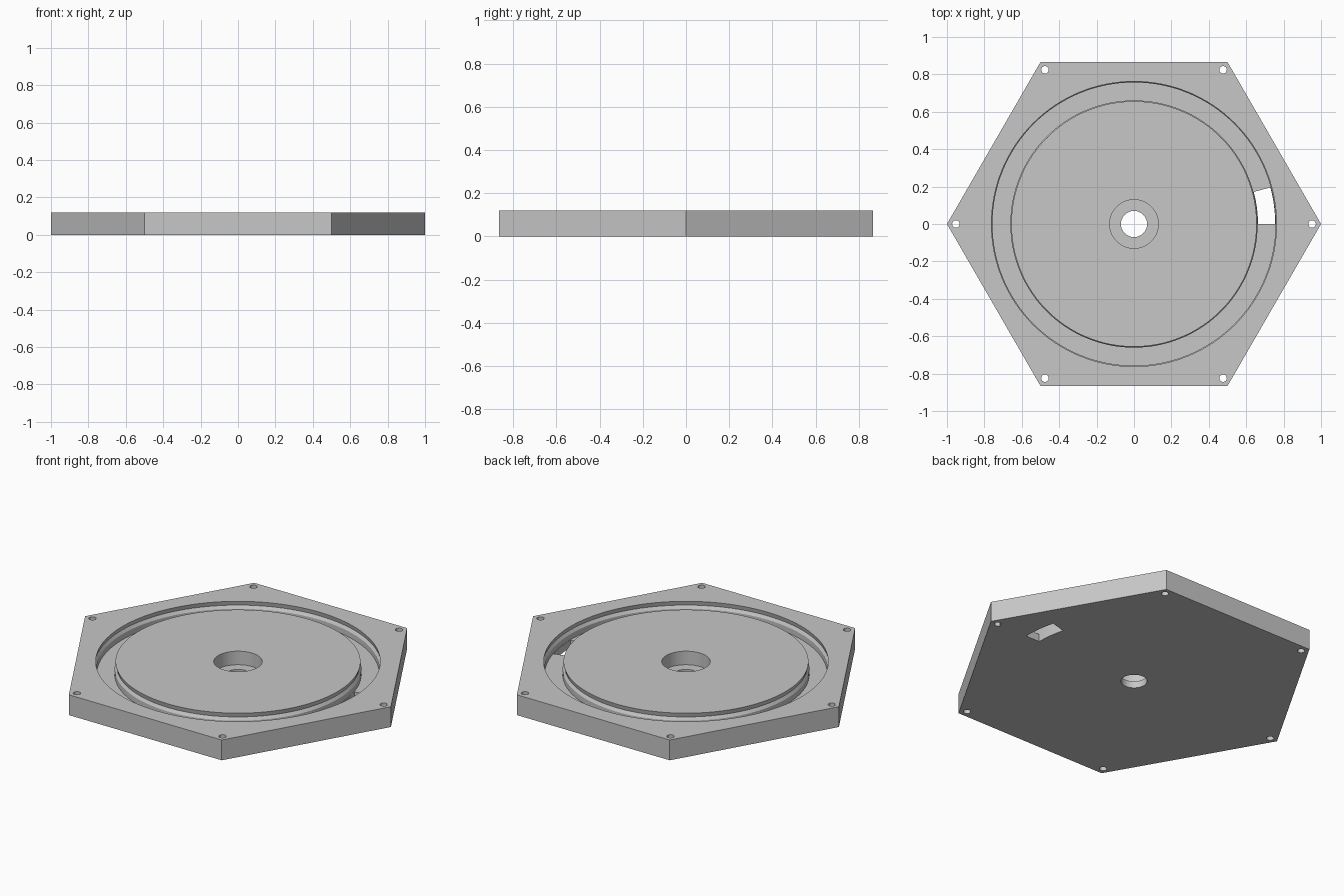
import bpy
import bmesh
from math import cos, sin, radians

cube = bpy.data.objects.get("Cube")
if cube:
    bpy.data.objects.remove(cube, do_unlink=True)

HEIGHT = 0.12
GROOVE_FLOOR = 0.045

grey = bpy.data.materials.new("plain grey")
grey.use_nodes = True
colour = (0.57, 0.57, 0.57, 1)
grey.diffuse_color = colour
grey.node_tree.nodes["Principled BSDF"].inputs["Base Color"].default_value = colour


def make_object(name, bm):
    bmesh.ops.recalc_face_normals(bm, faces=bm.faces)
    mesh = bpy.data.meshes.new(name)
    bm.to_mesh(mesh)
    bm.free()
    mesh.materials.append(grey)
    obj = bpy.data.objects.new(name, mesh)
    bpy.context.collection.objects.link(obj)
    return obj


def prism(name, radius, z0, z1, sides, x=0, y=0):
    """Upright solid with a regular outline and one corner on +x."""
    bm = bmesh.new()
    ring = [bm.verts.new((x + radius * cos(radians(360 * i / sides)),
                          y + radius * sin(radians(360 * i / sides)), z0))
            for i in range(sides)]
    base = bm.faces.new(ring)
    top = bmesh.ops.extrude_face_region(bm, geom=[base])["geom"]
    bmesh.ops.translate(bm, vec=(0, 0, z1 - z0),
                        verts=[v for v in top if isinstance(v, bmesh.types.BMVert)])
    return make_object(name, bm)


def sweep(name, profile, sweep_angle, steps):
    """Closed (radius, z) profile turned about z, capped if not a full turn."""
    bm = bmesh.new()
    full = sweep_angle == 360
    rings = []
    for i in range(steps if full else steps + 1):
        a = radians(sweep_angle * i / steps)
        rings.append([bm.verts.new((r * cos(a), r * sin(a), z)) for r, z in profile])
    n = len(profile)
    for i in range(steps):
        a, b = rings[i], rings[(i + 1) % len(rings)]
        for j in range(n):
            k = (j + 1) % n
            bm.faces.new((a[j], a[k], b[k], b[j]))
    if not full:
        bm.faces.new(rings[0])
        bm.faces.new(rings[-1])
    return make_object(name, bm)


# Hexagonal plate
plate = prism("hexagonal_base_plate", 1.0, 0, HEIGHT, 6)

# Annular groove with shallow snap notches in both walls
half_section = [(0.048, GROOVE_FLOOR), (0.048, 0.078), (0.059, 0.095),
                (0.053, HEIGHT), (0.053, 0.2)]
middle = 0.709
groove_profile = [(middle + w, z) for w, z in half_section]
groove_profile += [(middle - w, z) for w, z in reversed(half_section)]
cutters = [sweep("groove_cutter", groove_profile, 360, 128)]

# Slot through the groove floor
slot_profile = [(0.663, -0.1), (0.755, -0.1), (0.755, 0.06), (0.663, 0.06)]
cutters.append(sweep("slot_cutter", slot_profile, 15, 6))

# Central bore and its counterbore
cutters.append(prism("counterbore_cutter", 0.13, 0.04, 0.2, 64))
cutters.append(prism("bore_cutter", 0.07, -0.1, 0.1, 64))

# Screw hole in each corner
for i in range(6):
    a = radians(60 * i)
    cutters.append(prism("screw_hole_cutter", 0.02, -0.1, 0.2, 24,
                         0.952 * cos(a), 0.952 * sin(a)))

bpy.ops.object.select_all(action="DESELECT")
plate.select_set(True)
bpy.context.view_layer.objects.active = plate
for cutter in cutters:
    cutter.hide_render = True
    cut = plate.modifiers.new("cut", "BOOLEAN")
    cut.operation = "DIFFERENCE"
    cut.solver = "EXACT"
    cut.object = cutter
    bpy.ops.object.modifier_apply(modifier=cut.name)
    bpy.data.objects.remove(cutter, do_unlink=True)

bpy.ops.object.shade_smooth_by_angle(angle=radians(25))
